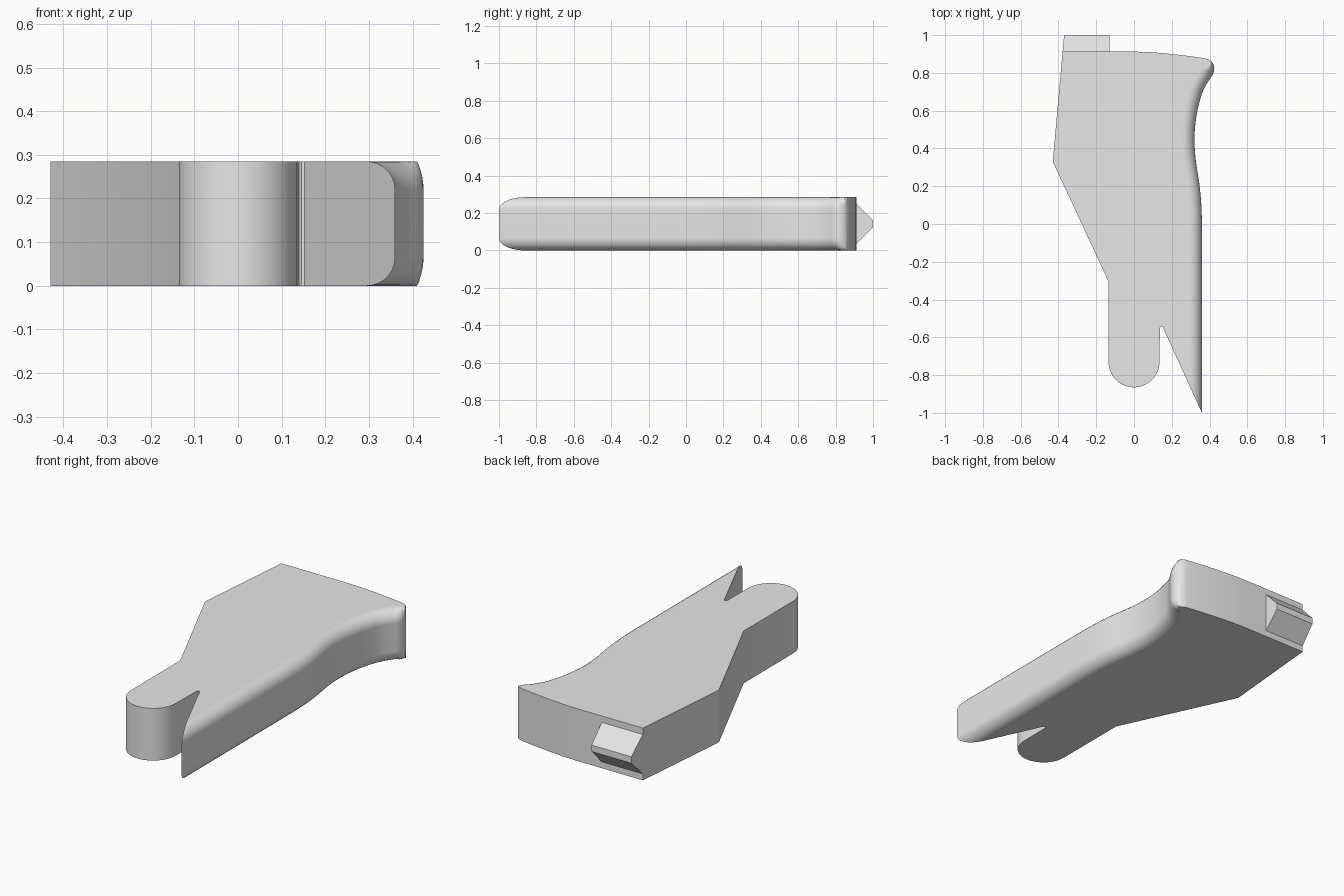
import bpy
import bmesh
from math import sin, cos, pi, radians
from mathutils import Vector

THICK = 0.285
ROUND = 0.065
STEPS = 7

cube = bpy.data.objects.get("Cube")
if cube:
    bpy.data.objects.remove(cube, do_unlink=True)

grey = bpy.data.materials.new("plain grey")
grey.use_nodes = True
grey.diffuse_color = (0.8, 0.8, 0.8, 1)
grey.node_tree.nodes["Principled BSDF"].inputs["Base Color"].default_value = (0.8, 0.8, 0.8, 1)


def loft(name, layers):
    """Join equal-length rings of points and cap both ends."""
    bm = bmesh.new()
    rings = [[bm.verts.new(p) for p in layer] for layer in layers]
    for low, high in zip(rings, rings[1:]):
        for i in range(len(low)):
            j = (i + 1) % len(low)
            bm.faces.new((low[i], low[j], high[j], high[i]))
    bm.faces.new(rings[0][::-1])
    bm.faces.new(rings[-1])
    bmesh.ops.recalc_face_normals(bm, faces=bm.faces)
    bmesh.ops.dissolve_limit(bm, angle_limit=radians(0.1), verts=bm.verts, edges=bm.edges)
    mesh = bpy.data.meshes.new(name)
    bm.to_mesh(mesh)
    bm.free()
    obj = bpy.data.objects.new(name, mesh)
    bpy.context.collection.objects.link(obj)
    mesh.materials.append(grey)
    return obj


def spline(points, n=4):
    """Smooth curve through the points."""
    pts = [Vector(p) for p in points]
    pts = [2 * pts[0] - pts[1]] + pts + [2 * pts[-1] - pts[-2]]
    out = []
    for a, b, c, d in zip(pts, pts[1:], pts[2:], pts[3:]):
        for k in range(n):
            t = k / n
            out.append(0.5 * (2 * b + (c - a) * t + (2 * a - 5 * b + 4 * c - d) * t * t
                              + (3 * b - a - 3 * c + d) * t ** 3))
    return out + [pts[-2]]


# Rounded grip edge: each point carries the direction its edge rounding recedes
curve = spline([(0.36, 0), (0.356, 0.11), (0.345, 0.22), (0.328, 0.33), (0.32, 0.43),
                (0.324, 0.52), (0.338, 0.61), (0.362, 0.695), (0.387, 0.745), (0.415, 0.788)])
tip = Vector((0.36, -1))
outline = [(tip, Vector((-1, 2.17)))]
for i, p in enumerate(curve):
    ahead = curve[min(i + 1, len(curve) - 1)]
    behind = curve[i - 1] if i else tip
    tangent = (ahead - behind).normalized()
    outline.append((p, Vector((-tangent.y, tangent.x))))

# Small rounded corner where the edge rounding runs out
outline += [(Vector((0.423, 0.807)), Vector((-0.6, 0.3))),
            (Vector((0.425, 0.825)), Vector((-0.4, 0.3))),
            (Vector((0.421, 0.845)), Vector((-0.2, 0.15)))]

# Plain edges: back, sloped side, rounded prong and notch
plain = [(0.41, 0.861), (0.395, 0.871), (0.375, 0.877), (0.3, 0.888), (0.2, 0.9), (0.1, 0.909),
         (0.02, 0.912), (-0.378, 0.912), (-0.43, 0.33), (-0.135, -0.305)]
plain += [(-0.135 * cos(pi * k / 20), -0.73 - 0.135 * sin(pi * k / 20)) for k in range(21)]
plain += [(0.137, -0.552), (0.14, -0.546), (0.146, -0.543), (0.152, -0.546)]
outline += [(Vector(p), Vector((0, 0))) for p in plain]

# Heights and recess amounts for the rounded lower and upper edges
lower = [(ROUND * (1 - cos(pi / 2 * k / STEPS)), ROUND * (1 - sin(pi / 2 * k / STEPS)))
         for k in range(STEPS + 1)]
levels = lower + [(THICK - z, d) for z, d in reversed(lower)]
body = loft("body", [[(p + way * d).to_3d() + Vector((0, 0, z)) for p, way in outline]
                     for z, d in levels])

bpy.ops.object.select_all(action="DESELECT")
body.select_set(True)
bpy.context.view_layer.objects.active = body
bpy.ops.object.shade_smooth_by_angle(angle=radians(30))
weighted = body.modifiers.new("even shading", "WEIGHTED_NORMAL")
weighted.keep_sharp = True

# Wedge-shaped locating tab, its outer end flush with the sloped side
section = [(0.912, 0.035), (1, 0.125), (1, 0.16), (0.912, 0.25)]
loft("locating_tab", [[(-0.378 + (y - 0.912) * 0.09, y, z) for y, z in section],
                      [(-0.13, y, z) for y, z in section]])
